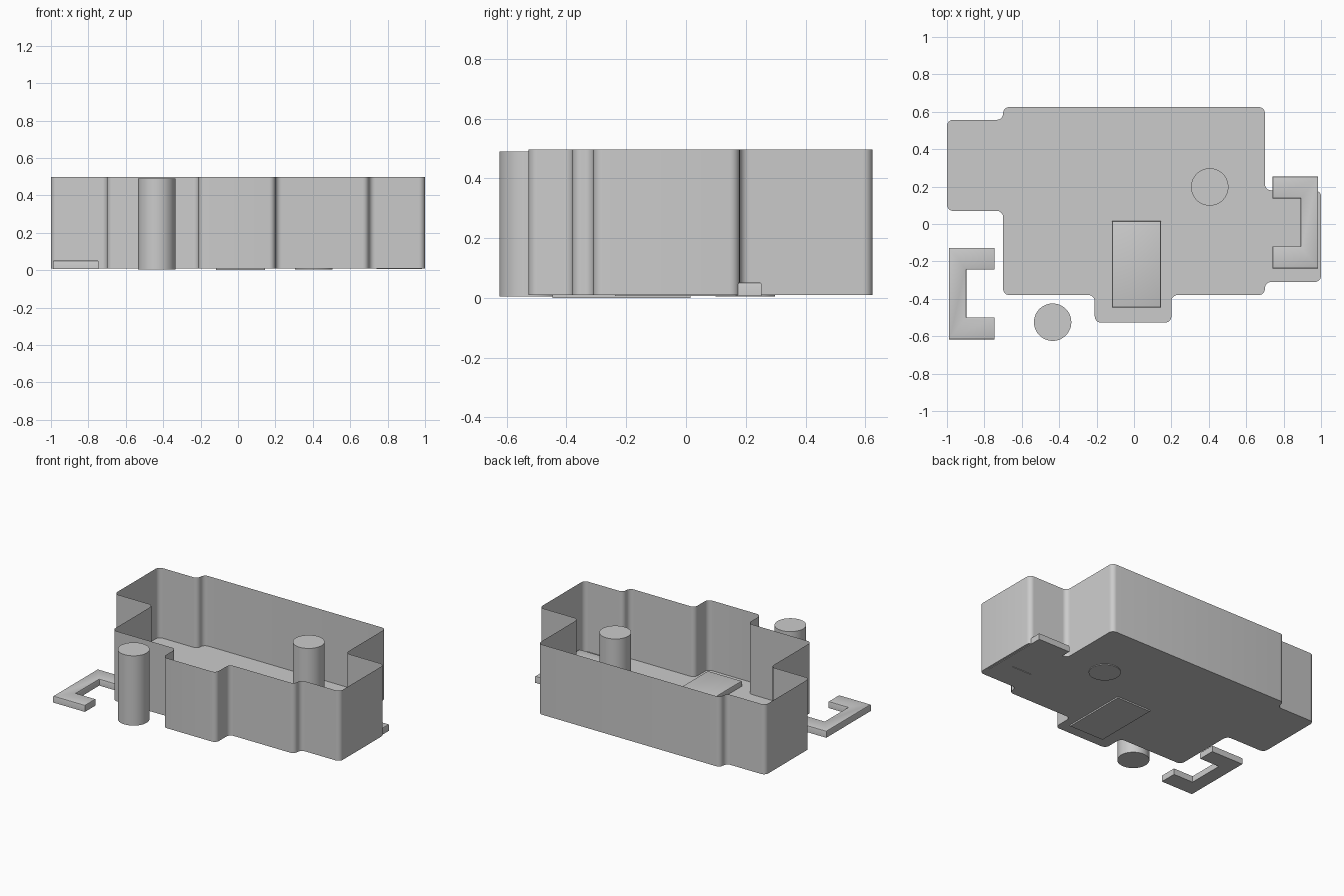
import bpy, bmesh, math
from mathutils import Vector

if "Cube" in bpy.data.objects:
    bpy.data.objects.remove(bpy.data.objects["Cube"])


def finish(name, bm, loc=(0, 0, 0)):
    bmesh.ops.recalc_face_normals(bm, faces=bm.faces)
    me = bpy.data.meshes.new(name)
    bm.to_mesh(me)
    bm.free()
    ob = bpy.data.objects.new(name, me)
    ob.location = loc
    bpy.context.collection.objects.link(ob)
    bpy.ops.object.select_all(action='DESELECT')
    ob.select_set(True)
    bpy.context.view_layer.objects.active = ob
    bpy.ops.object.shade_smooth_by_angle()
    return ob


def rounded(points, r, steps=6):
    """Replace each right-angle corner with a quarter-round."""
    out = []
    n = len(points)
    for i in range(n):
        c = Vector(points[i])
        a = (Vector(points[i - 1]) - c).normalized() * r
        b = (Vector(points[(i + 1) % n]) - c).normalized() * r
        for k in range(steps + 1):
            t = k / steps * math.pi / 2
            out.append(c + a + b - b * math.cos(t) - a * math.sin(t))
    return out


def slab(name, points, z0, z1, bevel):
    """Extruded outline with softened top edges."""
    bm = bmesh.new()
    f = bm.faces.new([bm.verts.new((x, y, z0)) for x, y in points])
    ext = bmesh.ops.extrude_face_region(bm, geom=[f], use_keep_orig=True)
    top = [v for v in ext['geom'] if isinstance(v, bmesh.types.BMVert)]
    bmesh.ops.translate(bm, verts=top, vec=(0, 0, z1 - z0))
    bmesh.ops.recalc_face_normals(bm, faces=bm.faces)
    edges = [e for e in bm.edges if all(v.co.z > z1 - 1e-5 for v in e.verts)]
    bmesh.ops.bevel(bm, geom=edges, offset=bevel, segments=2, profile=0.5, affect='EDGES')
    return finish(name, bm)


# Room shell: thin floor sheet with upright walls, open on top
outline = [(-1, 0.07), (-1, 0.557), (-0.7, 0.557), (-0.7, 0.625),
           (0.7, 0.625), (0.7, 0.18), (1, 0.18), (1, -0.31),
           (0.7, -0.31), (0.7, -0.38), (0.2, -0.38), (0.2, -0.527),
           (-0.21, -0.527), (-0.21, -0.38), (-0.7, -0.38), (-0.7, 0.07)]
FLOOR, TOP = 0.01, 0.497
bm = bmesh.new()
pts = rounded(outline, 0.033)
low = [bm.verts.new((p.x, p.y, FLOOR)) for p in pts]
high = [bm.verts.new((p.x, p.y, TOP)) for p in pts]
bm.faces.new(low)
for i in range(len(pts)):
    j = (i + 1) % len(pts)
    bm.faces.new((low[i], low[j], high[j], high[i]))
finish("room_shell", bm)

# Round columns
for name, x, y in (("outer_column", -0.435, -0.525), ("inner_column", 0.405, 0.198)):
    bm = bmesh.new()
    bmesh.ops.create_cone(bm, cap_ends=True, segments=48, radius1=0.1, radius2=0.1, depth=0.485)
    finish(name, bm, (x, y, 0.005 + 0.485 / 2))

# C-shaped benches, the right one mirrored
c_shape = [(0, -0.245), (0.245, -0.245), (0.245, -0.127), (0.094, -0.127),
           (0.094, 0.128), (0.245, 0.128), (0.245, 0.245), (0, 0.245)]
for name, x, y, s in (("left_bench", -0.99, -0.372, 1), ("right_bench", 0.985, 0.008, -1)):
    slab(name, [(x + s * px, y + py) for px, py in c_shape], 0.006, 0.052, 0.007)

# Low platform in the middle
slab("platform", [(-0.118, -0.447), (0.145, -0.447), (0.145, 0.015), (-0.118, 0.015)],
     0.0, 0.047, 0.007)
